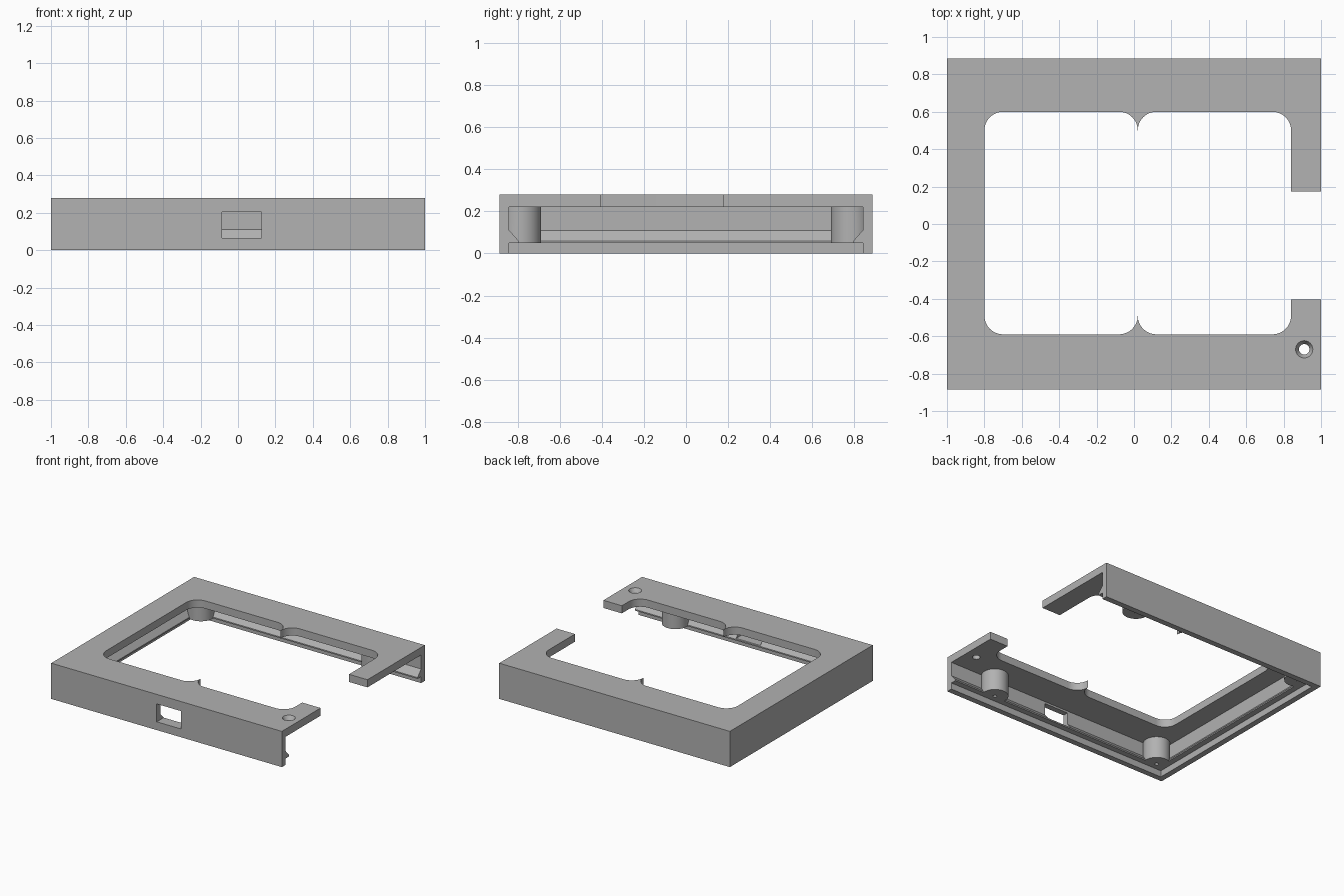
import bpy, bmesh, math

if "Cube" in bpy.data.objects:
    bpy.data.objects.remove(bpy.data.objects["Cube"], do_unlink=True)

HALF_Y, HEIGHT, UNDERSIDE, LEDGE = 0.885, 0.28, 0.22, 0.05

grey = bpy.data.materials.new("mid grey")
grey.diffuse_color = (0.445, 0.445, 0.445, 1)
grey.use_nodes = True
grey.node_tree.nodes["Principled BSDF"].inputs["Base Color"].default_value = grey.diffuse_color


def finish(name, bm):
    bmesh.ops.recalc_face_normals(bm, faces=bm.faces)
    mesh = bpy.data.meshes.new(name)
    bm.to_mesh(mesh)
    bm.free()
    mesh.materials.append(grey)
    obj = bpy.data.objects.new(name, mesh)
    bpy.context.collection.objects.link(obj)
    return obj


def prism(name, outline, low, high):
    bm = bmesh.new()
    face = bm.faces.new([bm.verts.new((x, y, low)) for x, y in outline])
    top = bmesh.ops.extrude_face_region(bm, geom=[face])["geom"]
    bmesh.ops.translate(bm, vec=(0, 0, high - low),
                        verts=[v for v in top if isinstance(v, bmesh.types.BMVert)])
    return finish(name, bm)


def cone(name, x, y, low, high, r_low, r_high, sides=48):
    bm = bmesh.new()
    bmesh.ops.create_cone(bm, cap_ends=True, segments=sides, radius1=r_low,
                          radius2=r_high, depth=high - low)
    bmesh.ops.translate(bm, vec=(x, y, (low + high) / 2), verts=bm.verts)
    return finish(name, bm)


def arc(cx, cy, r, start, steps=12):
    """Quarter turn, clockwise from the start angle."""
    angles = [math.radians(start - 90 * i / steps) for i in range(steps + 1)]
    return [(cx + r * math.cos(a), cy + r * math.sin(a)) for a in angles]


def combine(target, tool, operation):
    bpy.context.view_layer.objects.active = target
    mod = target.modifiers.new(operation.lower(), "BOOLEAN")
    mod.operation, mod.solver, mod.object = operation, "EXACT", tool
    bpy.ops.object.modifier_apply(modifier=mod.name)
    bpy.data.objects.remove(tool, do_unlink=True)


# Side wall profile (inset, height) with its retaining lip, swept round three sides
profile = [(0, 0), (0.045, 0), (0.045, LEDGE), (0.09, LEDGE), (0.09, 0.06),
           (0.045, 0.11), (0.045, UNDERSIDE), (0, UNDERSIDE)]
bm = bmesh.new()
rings = []
for px, py in [(1, -1), (-1, -1), (-1, 1), (1, 1)]:
    rings.append([bm.verts.new((1 if px > 0 else -1 + d, py * (HALF_Y - d), z))
                  for d, z in profile])
for a, b in zip(rings, rings[1:]):
    for i in range(len(profile)):
        j = (i + 1) % len(profile)
        bm.faces.new((a[i], a[j], b[j], b[i]))
bm.faces.new(rings[0])
bm.faces.new(rings[-1])
frame = finish("open_frame", bm)

# Top plate: C-shaped outline, opening made of two rounded bays meeting in cusps
r, left, mid, right, back, front = 0.1, -0.8, 0.02, 0.84, 0.6, -0.59
outline = [(1, -0.405), (1, -HALF_Y), (-1, -HALF_Y), (-1, HALF_Y), (1, HALF_Y),
           (1, 0.175), (right, 0.175)]
inner = (arc(left + r, back - r, r, 180) + arc(mid - r, back - r, r, 90)
         + arc(mid + r, back - r, r, 180)[1:] + arc(right - r, back - r, r, 90))
outline += inner[::-1]
lower = (arc(right - r, front + r, r, 0) + arc(mid + r, front + r, r, 270)
         + arc(mid - r, front + r, r, 0)[1:] + arc(left + r, front + r, r, 270))
outline += lower[::-1] + [(right, -0.405)]
combine(frame, prism("top_plate", outline, UNDERSIDE, HEIGHT), "UNION")

# Screw bosses with pilot holes
spots = [(x, y) for x in (-0.87, 0.64) for y in (-0.785, 0.785)]
for x, y in spots:
    combine(frame, cone("screw_boss", x, y, LEDGE, 0.25, 0.097, 0.097), "UNION")
for x, y in spots:
    combine(frame, cone("pilot_hole", x, y, 0, 0.17, 0.014, 0.014, 16), "DIFFERENCE")

# Port window through the front wall and lip
port = [(-0.085, -1), (0.125, -1), (0.125, -0.75), (-0.085, -0.75)]
combine(frame, prism("port_window", port, 0.065, 0.205), "DIFFERENCE")

# Countersunk hole in the front arm
combine(frame, cone("through_hole", 0.91, -0.67, 0.2, 0.3, 0.028, 0.028), "DIFFERENCE")
combine(frame, cone("countersink", 0.91, -0.67, 0.25, 0.29, 0.028, 0.052), "DIFFERENCE")

# Smooth curved surfaces, keep edges sharp
bpy.ops.object.select_all(action="DESELECT")
frame.select_set(True)
bpy.context.view_layer.objects.active = frame
bpy.ops.object.shade_smooth_by_angle(angle=math.radians(30))
